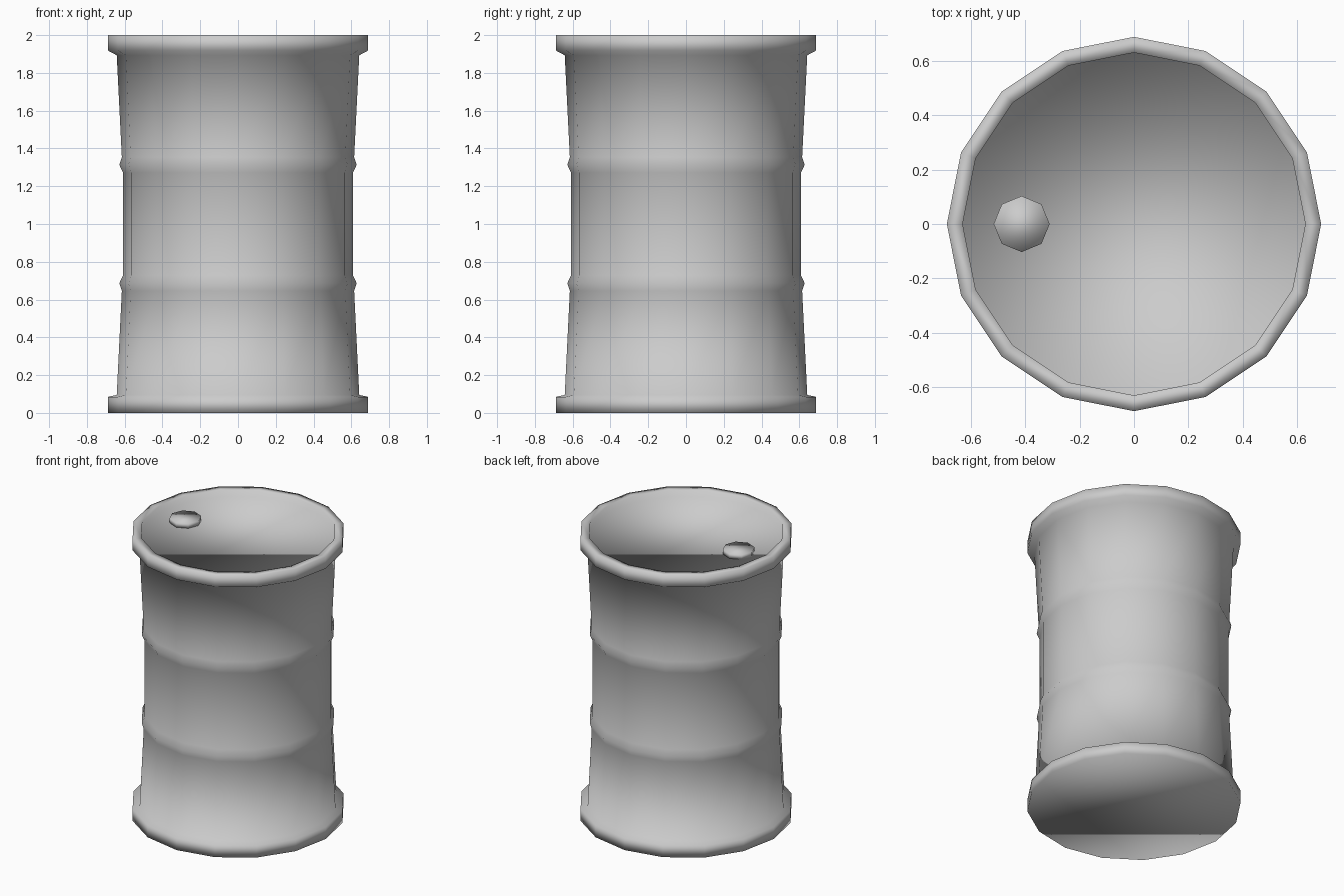
import bpy, bmesh
from math import cos, sin, tau

if "Cube" in bpy.data.objects:
    bpy.data.objects.remove(bpy.data.objects["Cube"])


def lathe(name, profile, sides, centre=(0, 0)):
    """Revolve an (r, z) profile, bottom to top, and cap both ends."""
    bm = bmesh.new()
    rings = [[bm.verts.new((centre[0] + r * cos(tau * i / sides),
                            centre[1] + r * sin(tau * i / sides), z))
              for i in range(sides)] for r, z in profile]
    for a, b in zip(rings, rings[1:]):
        for i in range(sides):
            j = (i + 1) % sides
            bm.faces.new((a[i], a[j], b[j], b[i]))
    bm.faces.new(rings[0][::-1])
    bm.faces.new(rings[-1])
    for f in bm.faces:
        f.smooth = True
    mesh = bpy.data.meshes.new(name)
    bm.to_mesh(mesh)
    bm.free()
    obj = bpy.data.objects.new(name, mesh)
    bpy.context.collection.objects.link(obj)
    return obj


# Barrel: flat base, lower rim, two raised hoops, upper rim, recessed lid
lathe("barrel_body", [
    (0.688, 0.0), (0.688, 0.085), (0.642, 0.095),
    (0.615, 0.646), (0.628, 0.687), (0.609, 0.728),
    (0.609, 1.272), (0.628, 1.313), (0.615, 1.354),
    (0.642, 1.893), (0.688, 1.918), (0.688, 2.0),
    (0.63, 2.0), (0.63, 1.955)], 16)

# Filler cap on the lid
lathe("filler_cap", [(0.103, 1.953), (0.103, 1.988)], 8, (-0.413, 0))
